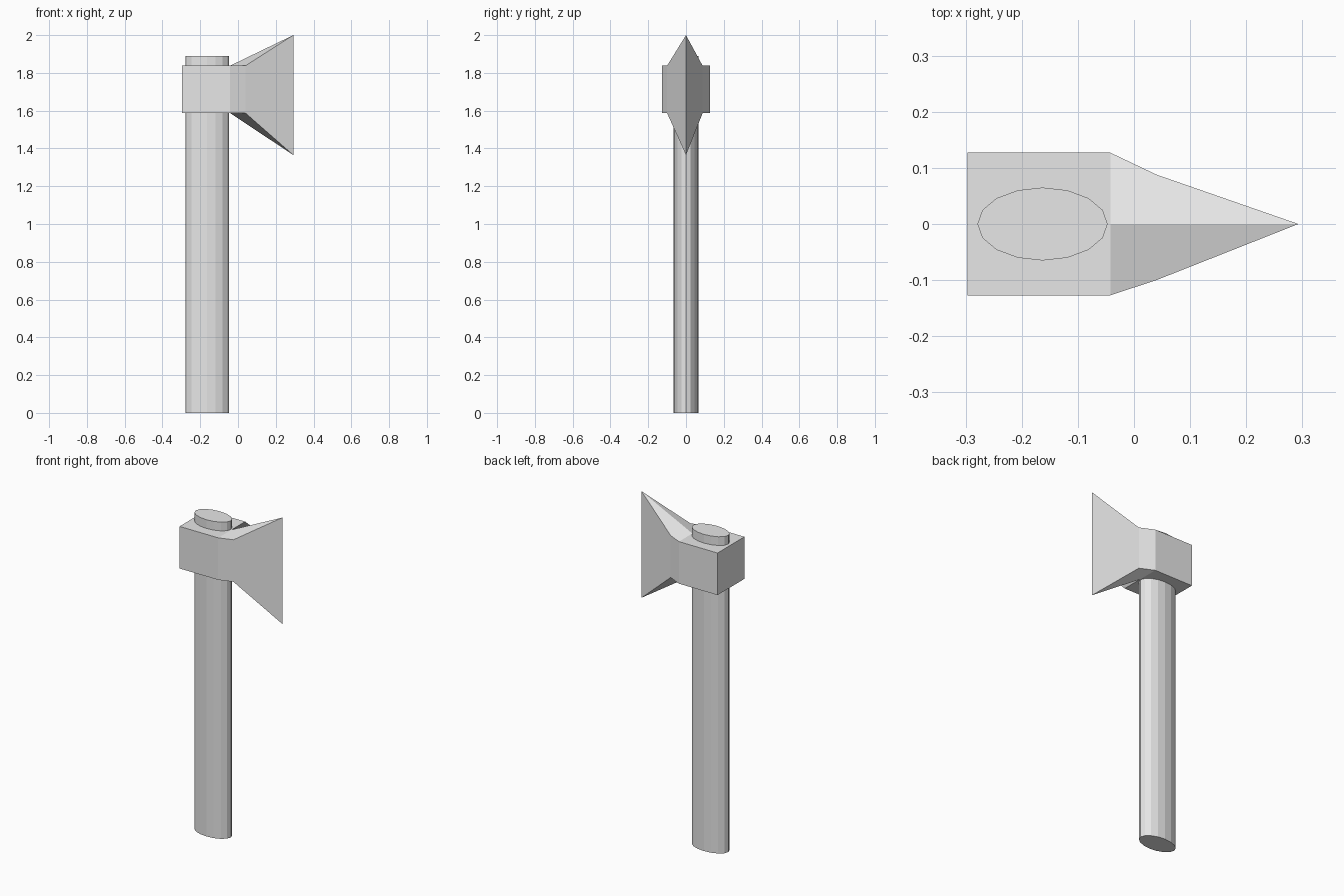
import bpy
import bmesh
from mathutils import Matrix

cube = bpy.data.objects.get("Cube")
if cube:
    bpy.data.objects.remove(cube, do_unlink=True)

grey = bpy.data.materials.new("plain_grey")
grey.use_nodes = True
grey.diffuse_color = (0.8, 0.8, 0.8, 1)
grey.node_tree.nodes["Principled BSDF"].inputs["Base Color"].default_value = (0.8, 0.8, 0.8, 1)


def finish(bm, name):
    bmesh.ops.recalc_face_normals(bm, faces=bm.faces[:])
    mesh = bpy.data.meshes.new(name)
    bm.to_mesh(mesh)
    bm.free()
    mesh.materials.append(grey)
    bpy.context.collection.objects.link(bpy.data.objects.new(name, mesh))


# Handle: a faceted oval shaft passing right through the head
HANDLE_TOP = 1.89
bm = bmesh.new()
bmesh.ops.create_cone(
    bm, cap_ends=True, segments=16, radius1=1, radius2=1, depth=1,
    matrix=Matrix.Translation((-0.163, 0, HANDLE_TOP / 2))
    @ Matrix.Diagonal((0.116, 0.065, HANDLE_TOP, 1)))
finish(bm, "handle")

# Axe head: square block, short tapering neck, flared wedge blade
BACK, SHOULDER, NECK, EDGE = -0.297, -0.042, 0.04, 0.293
HALF = 0.127
bm = bmesh.new()


def ring(z, tip_z):
    """Outline of the head at one level, plus the ridge root and blade tip."""
    points = {
        "back_front": (BACK, -HALF, z), "back_rear": (BACK, HALF, z),
        "shoulder_front": (SHOULDER, -HALF, z), "shoulder_rear": (SHOULDER, HALF, z),
        "neck_front": (NECK, -0.1, z), "neck_rear": (NECK, 0.088, z),
        "root": (SHOULDER, 0, z), "tip": (EDGE, 0, tip_z),
    }
    return {key: bm.verts.new(co) for key, co in points.items()}


low = ring(1.587, 1.365)
high = ring(1.838, 2.0)

# Top and bottom: block cap and two blade facets meeting at a ridge
for level in (low, high):
    bm.faces.new([level[k] for k in
                  ("back_front", "shoulder_front", "root", "shoulder_rear", "back_rear")])
    for side in ("front", "rear"):
        bm.faces.new([level[k] for k in
                      ("root", "shoulder_" + side, "neck_" + side, "tip")])

# Walls around the outline
outline = ["back_front", "shoulder_front", "neck_front", "tip",
           "neck_rear", "shoulder_rear", "back_rear"]
for a, b in zip(outline, outline[1:] + outline[:1]):
    bm.faces.new((low[a], low[b], high[b], high[a]))
finish(bm, "axe_head")
